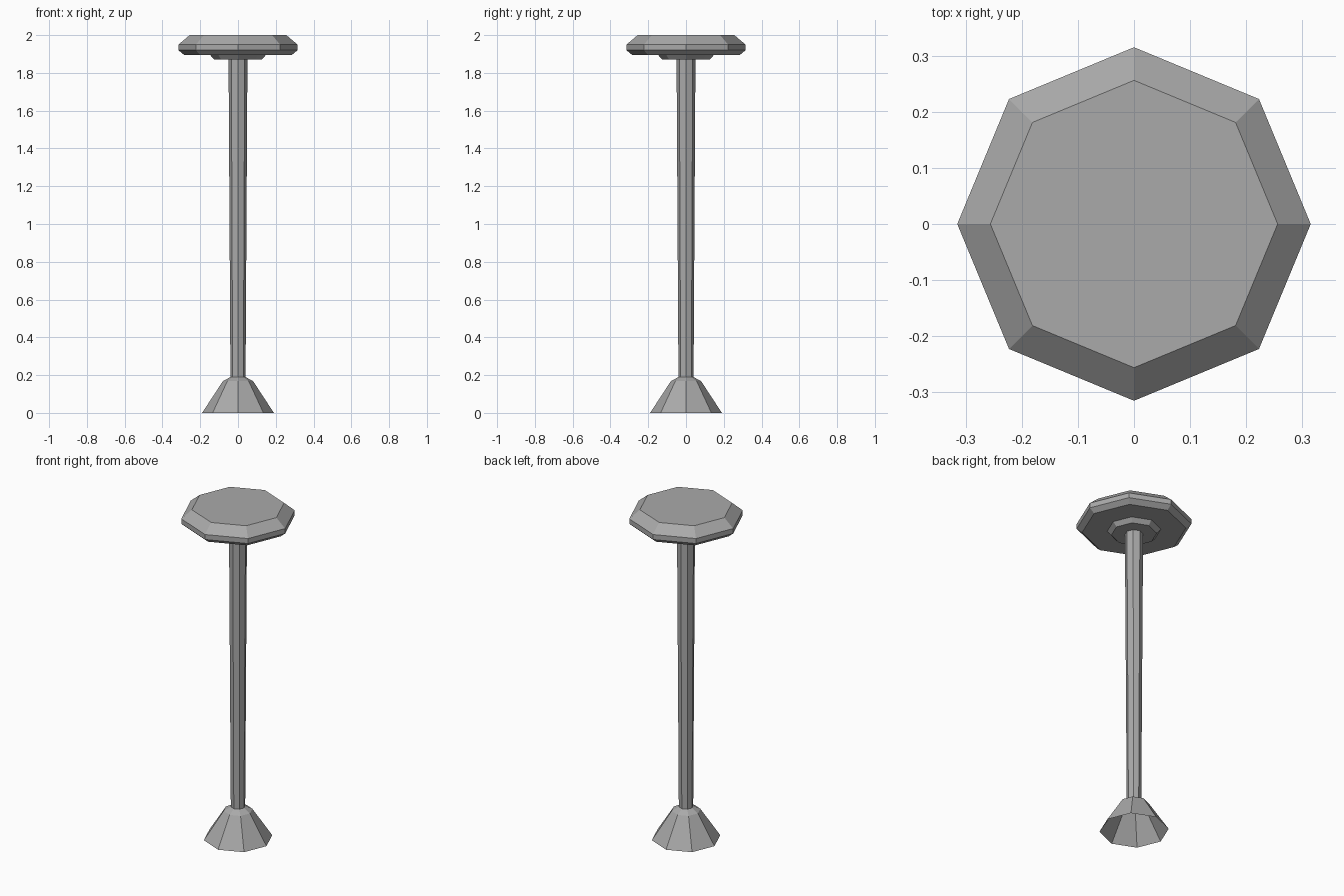
import bpy
import bmesh
import math

if "Cube" in bpy.data.objects:
    bpy.data.objects.remove(bpy.data.objects["Cube"], do_unlink=True)

SIDES = 8

grey = bpy.data.materials.new("plain grey")
grey.use_nodes = True
colour = (0.4, 0.4, 0.4, 1)
grey.diffuse_color = colour
grey.node_tree.nodes["Principled BSDF"].inputs["Base Color"].default_value = colour


def turned_part(name, profile, cap_bottom=False, cap_top=False):
    """Flat-sided turned shape from (radius, height) pairs, bottom to top."""
    bm = bmesh.new()
    rings = []
    for radius, z in profile:
        angles = [math.tau * i / SIDES for i in range(SIDES)]
        rings.append([bm.verts.new((radius * math.cos(a), radius * math.sin(a), z)) for a in angles])
    for low, high in zip(rings, rings[1:]):
        for i in range(SIDES):
            j = (i + 1) % SIDES
            bm.faces.new((low[i], low[j], high[j], high[i]))
    if cap_bottom:
        bm.faces.new(rings[0][::-1])
    if cap_top:
        bm.faces.new(rings[-1])
    mesh = bpy.data.meshes.new(name)
    bm.to_mesh(mesh)
    bm.free()
    mesh.materials.append(grey)
    obj = bpy.data.objects.new(name, mesh)
    bpy.context.collection.objects.link(obj)
    return obj


# Flared foot, hollow underneath
turned_part("foot", [(0.19, 0), (0.08, 0.168), (0.04, 0.19)])

# Slender post, widening upwards
turned_part("post", [(0.04, 0.19), (0.05, 1.87)])

# Collar under the top
turned_part("collar", [(0.125, 1.87), (0.148, 1.895)], cap_bottom=True)

# Round top with bevelled rim
turned_part("top", [(0.285, 1.895), (0.315, 1.92), (0.315, 1.95), (0.256, 2.0)],
            cap_bottom=True, cap_top=True)
